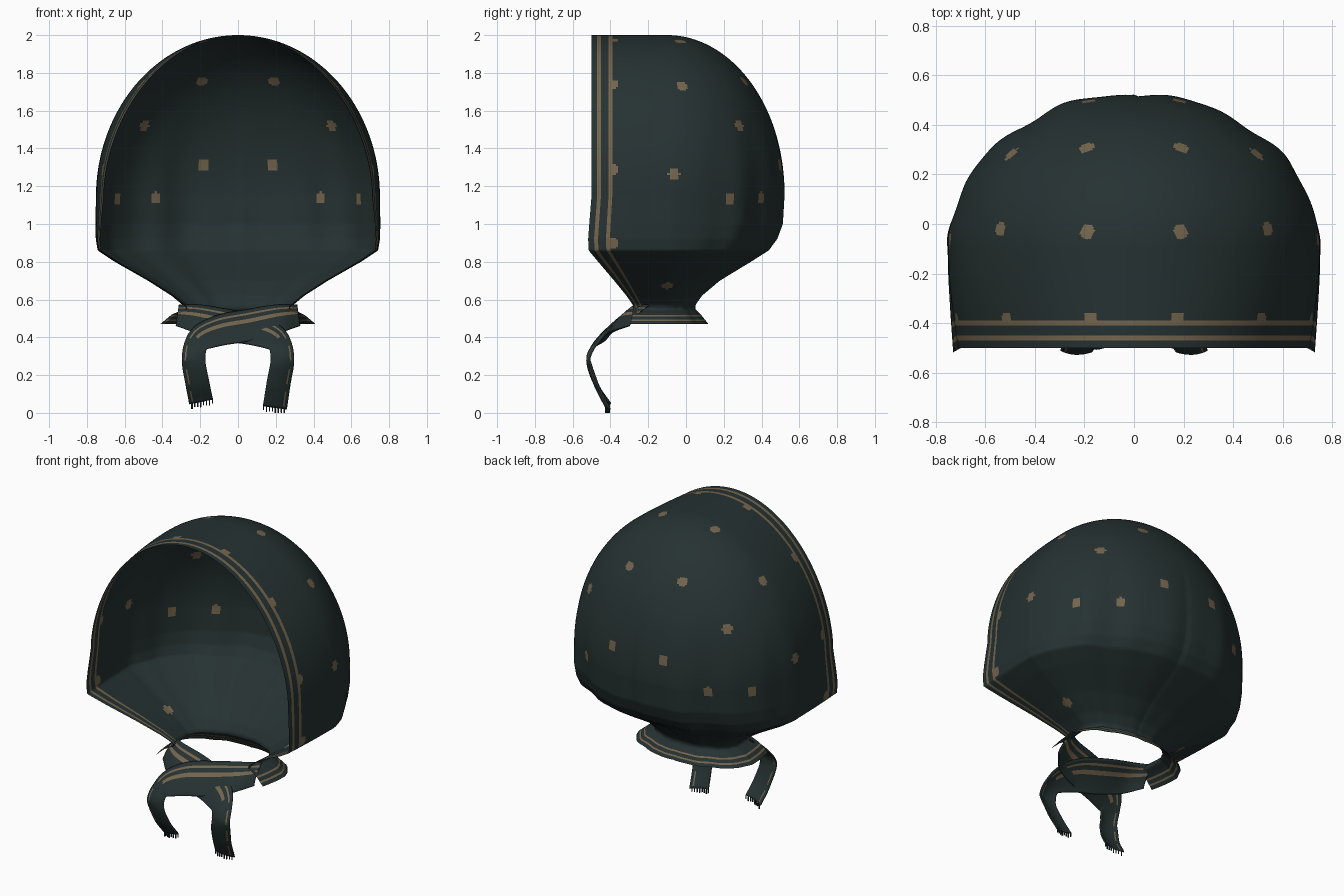
import bpy, bmesh, math
from mathutils import Vector

if "Cube" in bpy.data.objects:
    bpy.data.objects.remove(bpy.data.objects["Cube"])


def material(name, rgb):
    m = bpy.data.materials.new(name)
    m.diffuse_color = (*rgb, 1)
    m.use_nodes = True
    m.node_tree.nodes["Principled BSDF"].inputs["Base Color"].default_value = m.diffuse_color
    return m


CLOTH = material("dark teal cloth", (0.019, 0.031, 0.031))
TRIM = material("tan print", (0.175, 0.13, 0.075))


def finish(bm, name):
    me = bpy.data.meshes.new(name)
    bm.to_mesh(me)
    bm.free()
    ob = bpy.data.objects.new(name, me)
    bpy.context.collection.objects.link(ob)
    me.materials.append(CLOTH)
    me.materials.append(TRIM)
    for p in me.polygons:
        p.use_smooth = True
    return ob


# Hood profile below the dome: z, half width, front half width, front y, back y, side y
LOWER = [(1.15, .75, .71, -.50, .525, -.10), (1.0, .752, .725, -.512, .515, -.10),
         (.92, .75, .73, -.518, .485, -.10), (.86, .74, .725, -.515, .44, -.10),
         (.80, .65, .635, -.465, .345, -.10), (.70, .475, .46, -.38, .18, -.11),
         (.62, .35, .335, -.315, .085, -.12), (.57, .29, .275, -.28, .05, -.12),
         (.55, .285, .27, -.28, .05, -.12), (.52, .35, .33, -.285, .08, -.12),
         (.47, .41, .385, -.295, .12, -.12)]


def section(z):
    if z >= 1.15:
        q = min(1, (z - 1.15) / .85)
        r = math.sqrt(max(0, 1 - q * q))
        return .75 * r, .71 * math.sqrt(max(0, 1 - q ** 1.8)), -.5, -.1 + .625 * r, -.1
    for a, b in zip(LOWER, LOWER[1:]):
        if z >= b[0] - 1e-6:
            k = (a[0] - z) / (a[0] - b[0])
            return tuple(p + (s - p) * k for p, s in zip(a[1:], b[1:]))


EDGE, BACK = 40, 66   # columns on the straight side and round the back


def hood_point(z, j):
    sign, j = (1 if j >= 0 else -1), EDGE + BACK - abs(j)
    xm, xf, yf, yb, yc = section(z)
    if j <= EDGE:
        f = j / EDGE
        return Vector((sign * (xf + (xm - xf) * math.sin(f * math.pi / 2)), yf + (yc - yf) * f, z))
    a = (j - EDGE) / BACK * math.pi / 2
    # Gathered folds that fade towards the crown
    w = max(0, min(1, (1.6 - z) / .6)) * math.sin(a) ** .5
    k = 1 + w * (.016 * math.cos(10 * a) + .009 * math.cos(17 * a + sign))
    if abs(a - math.pi / 2) < 1e-6:
        k = 1 - .007 * w
    return Vector((sign * xm * math.cos(a) * k, yc + (yb - yc) * math.sin(a) * k, z))


# Hood with flared neck skirt
bm = bmesh.new()
levels = [1.15 + .85 * math.sin(math.pi / 2 * (1 - i / 110)) for i in range(110)]
levels += [1.15 - .68 * i / 85 for i in range(86)]
N = EDGE + BACK
grid = [[bm.verts.new(hood_point(z, j)) for j in range(-N, N + 1)] for z in levels]
centres = []
for r0, r1 in zip(grid, grid[1:]):
    for c in range(2 * N):
        f = bm.faces.new((r0[c], r1[c], r1[c + 1], r0[c + 1]))
        col = min(c, 2 * N - 1 - c)
        z = f.calc_center_median().z
        if z > .56:
            f.material_index = int(col in (3, 4, 9, 10))
        else:
            f.material_index = int(.484 < z < .494 or .508 < z < .52)
# Printed dots, plus scallops on the border stripe
DOTS = [(.19, -.03, 1.97), (.56, -.02, 1.74), (.19, .32, 1.76), (.5, .3, 1.53), (.18, .49, 1.31),
        (.43, .39, 1.14), (.64, .23, 1.13), (.75, -.06, 1.27), (.44, -.1, .67)]
SCALLOPS = [(.18, -.39, 1.98), (.52, -.39, 1.74), (.73, -.39, 1.29), (.73, -.39, .9)]
faces = [(f, f.calc_center_median()) for f in bm.faces]
for s in (1, -1):
    for k, d in enumerate(DOTS + SCALLOPS):
        p = Vector((d[0] * s, d[1], d[2]))
        near = min(faces, key=lambda e: (e[1] - p).length_squared)[1]
        rad = .031 if k < len(DOTS) else .03
        for f, c in faces:
            if (c - near).length < rad:
                f.material_index = 1
bmesh.ops.remove_doubles(bm, verts=bm.verts, dist=1e-5)
finish(bm, "hood")


def spline(pts, n):
    """Smooth curve through the points."""
    P = [2 * pts[0] - pts[1]] + pts + [2 * pts[-1] - pts[-2]]
    out = []
    for i in range(n + 1):
        t = min(i / n * (len(pts) - 1), len(pts) - 1 - 1e-6)
        k = int(t)
        t -= k
        a, b, c, d = P[k:k + 4]
        out.append(.5 * (2 * b + (c - a) * t + (2 * a - 5 * b + 4 * c - d) * t * t
                         + (3 * b - a - 3 * c + d) * t ** 3))
    return out


# Scarf ends: each leaves the neck, crosses the front and hangs as a tail
def scarf_end(name, mirror, end_z, shift):
    pts = [(.32, -.25, .515), (.22, -.335, .50), (.06, -.375, .465), (-.10, -.415, .435),
           (-.205, -.46, .385), (-.235, -.51, .29), (-.215, -.475, .16), (-.195, -.41, end_z)]
    path = spline([Vector(p) for p in pts], 70)
    bm = bmesh.new()
    rows, cols = [], 16
    for i, p in enumerate(path):
        t = path[min(i + 1, 70)] - path[max(i - 1, 0)]
        side = Vector((t.z, 0, -t.x)).normalized()
        side.y = .95 * abs(side.z)
        u = i / 70
        half = .055 + .025 * math.sin(min(1, u / .62) * math.pi) + .008 * u
        row = []
        for c in range(cols + 1):
            w = c / cols * 2 - 1
            q = p + side * half * w
            q.y += -.014 * (1 - w * w) + shift * math.sin(min(1, u / .6) * math.pi)
            row.append(bm.verts.new((q.x * mirror, q.y, max(q.z, .012))))
        rows.append(row)
    for i, (a, b) in enumerate(zip(rows, rows[1:])):
        for c in range(cols):
            f = bm.faces.new((a[c], a[c + 1], b[c + 1], b[c]))
            stripes = (9, 10, 13) if i < 40 else (13,)
            f.material_index = int(c in stripes and not (i > 40 and i % 9 > 5))
    # Loose threads at the tail
    last = [v.co.copy() for v in rows[-1]]
    for c in range(0, cols, 2):
        a, b = last[c], last[c].lerp(last[c + 1], .6)
        drop = Vector((0, 0, -.022 - .004 * (c % 3)))
        bm.faces.new([bm.verts.new(v) for v in (a, b, b + drop, a + drop)])
    lowest = min(v.co.z for v in bm.verts)
    for v in bm.verts:
        v.co.z = max(v.co.z, 0)
    bmesh.ops.recalc_face_normals(bm, faces=bm.faces)
    ob = finish(bm, name)
    m = ob.modifiers.new("thickness", 'SOLIDIFY')
    m.thickness = .008
    m.offset = 0


scarf_end("over_scarf_end", 1, .06, 0)
scarf_end("under_scarf_end", -1, .028, .022)
